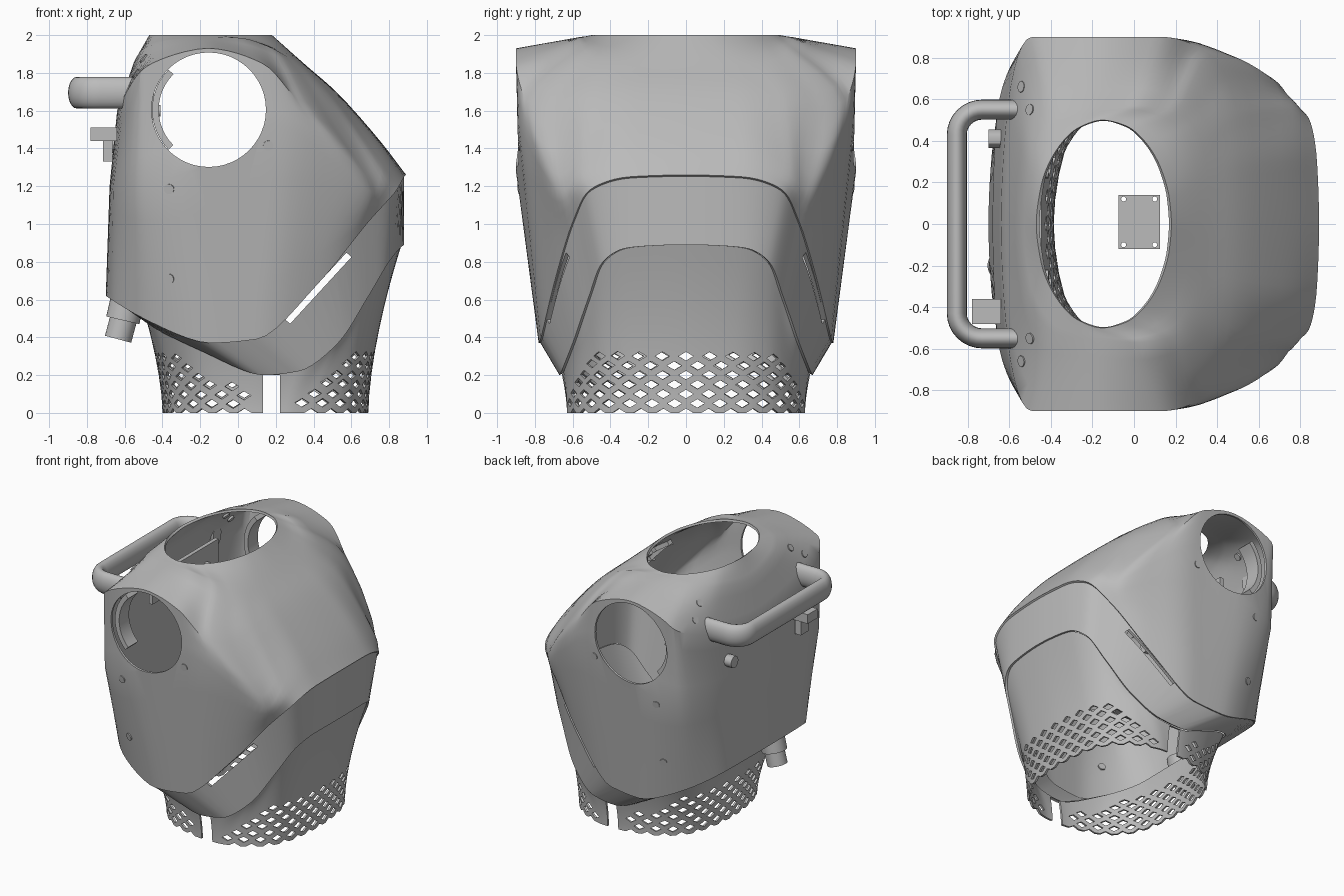
import bpy, bmesh, math
from mathutils import Vector, Matrix
from mathutils.bvhtree import BVHTree

cube = bpy.data.objects.get("Cube")
if cube:
    bpy.data.objects.remove(cube, do_unlink=True)

grey = bpy.data.materials.new("shell grey")
grey.use_nodes = True
grey.diffuse_color = (.5, .5, .5, 1)
grey.node_tree.nodes["Principled BSDF"].inputs["Base Color"].default_value = (.5, .5, .5, 1)


def make(name, bm):
    """Turn a bmesh into a named, coloured object."""
    mesh = bpy.data.meshes.new(name)
    bm.to_mesh(mesh)
    bm.free()
    mesh.materials.append(grey)
    obj = bpy.data.objects.new(name, mesh)
    bpy.context.collection.objects.link(obj)
    return obj


def modify(obj, kind, **settings):
    bpy.ops.object.select_all(action='DESELECT')
    obj.select_set(True)
    bpy.context.view_layer.objects.active = obj
    mod = obj.modifiers.new("step", kind)
    for key, value in settings.items():
        setattr(mod, key, value)
    bpy.ops.object.modifier_apply(modifier=mod.name)


def cut(obj, cutter):
    cutter.hide_render = True
    modify(obj, 'BOOLEAN', operation='DIFFERENCE', solver='EXACT', object=cutter)
    bpy.data.objects.remove(cutter, do_unlink=True)


def smooth(obj, angle=30):
    bpy.ops.object.select_all(action='DESELECT')
    obj.select_set(True)
    bpy.context.view_layer.objects.active = obj
    bpy.ops.object.shade_smooth_by_angle(angle=math.radians(angle))


def spline(pts, steps, closed):
    """Smooth curve through points that never overshoots them."""
    n = len(pts)

    def slope(i):
        if not closed and i in (0, n - 1):
            return (pts[1] - pts[0]) if i == 0 else (pts[-1] - pts[-2])
        p, q = pts[i % n] - pts[i - 1], pts[(i + 1) % n] - pts[i % n]
        return Vector([2 * a * b / (a + b) if a * b > 0 else 0 for a, b in zip(p, q)])

    out = []
    for i in range(n if closed else n - 1):
        a, b, m, k = pts[i], pts[(i + 1) % n], slope(i), slope(i + 1)
        for s in range(steps):
            t = s / steps
            h = t * t * (3 - 2 * t)
            out.append(a.lerp(b, h) + m * (t * (1 - t) ** 2) - k * (t * t * (1 - t)))
    return out if closed else out + [pts[-1]]


def ring(half):
    """Mirror a half outline and round it into a closed loop."""
    pts = [Vector(p) for p in half]
    pts += [Vector((p.x, -p.y, p.z)) for p in pts[-2:0:-1]]
    return spline(pts, 6, True)


def meridian(col):
    """Curved over the chest, straight over the sides and back."""
    curved = spline(col, 4, False)
    straight = [col[i // 4].lerp(col[min(i // 4 + 1, len(col) - 1)], i % 4 / 4) for i in range(len(curved))]
    w = min(1, max(0, (col[1].x - .25) / .3))
    return [s.lerp(c, w) for s, c in zip(straight, curved)]


def loft(name, rings, caps=False):
    bm = bmesh.new()
    rows = [[bm.verts.new(p) for p in r] for r in rings]
    n = len(rows[0])
    for lo, hi in zip(rows, rows[1:]):
        for i in range(n):
            bm.faces.new((lo[i], lo[(i + 1) % n], hi[(i + 1) % n], hi[i]))
    if caps:
        bm.faces.new(rows[0][::-1])
        bm.faces.new(rows[-1])
        bmesh.ops.recalc_face_normals(bm, faces=bm.faces)
    return make(name, bm)


def box(name, centre, size, tilt=0):
    bm = bmesh.new()
    bmesh.ops.create_cube(bm, size=1, matrix=Matrix.Translation(centre)
                          @ Matrix.Rotation(tilt, 4, 'Y') @ Matrix.Diagonal((*size, 1)))
    return make(name, bm)


def rod(name, start, end, radius, sides=32):
    start, end = Vector(start), Vector(end)
    axis = end - start
    bm = bmesh.new()
    bmesh.ops.create_cone(bm, cap_ends=True, segments=sides, radius1=radius, radius2=radius,
                          depth=axis.length, matrix=Matrix.Translation((start + end) / 2)
                          @ axis.to_track_quat('Z', 'Y').to_matrix().to_4x4())
    return make(name, bm)


# Half outlines, running from the chest centre round the side to the back centre
hem = [(.89, 0, 1.26), (.88, .3, 1.25), (.84, .51, 1.18), (.69, .6, 1.01), (.42, .7, .68),
       (.1, .77, .39), (-.15, .78, .37), (-.5, .68, .5), (-.67, .45, .6), (-.7, 0, .62)]
crease = [(.76, 0, 1.43), (.76, .3, 1.42), (.76, .55, 1.3), (.71, .66, 1.17), (.5, .79, 1.33),
          (.2, .89, 1.52), (-.25, .9, 1.28), (-.53, .84, 1.2), (-.66, .52, 1.2), (-.68, 0, 1.2)]
shoulder = [(.52, 0, 1.7), (.515, .27, 1.7), (.5, .51, 1.67), (.44, .71, 1.62), (.32, .845, 1.66),
            (.13, .9, 1.85), (-.16, .9, 1.93), (-.49, .9, 1.83), (-.6, .62, 1.68), (-.64, 0, 1.6)]
collar = [(.36, 0, 1.84), (.355, .22, 1.84), (.33, .38, 1.85), (.27, .49, 1.88), (.16, .55, 1.94),
          (.01, .57, 1.985), (-.17, .56, 1.99), (-.37, .53, 1.97), (-.51, .34, 1.92), (-.55, 0, 1.86)]
band_edge = [(.88, 0, .89), (.86, .3, .875), (.8, .44, .8), (.68, .52, .6), (.53, .6, .37),
             (.32, .66, .22), (.13, .67, .2), (-.2, .62, .33), (-.46, .42, .46), (-.5, 0, .5)]
foot = [(.69, 0, 0), (.67, .25, 0), (.61, .42, 0), (.51, .53, 0), (.38, .6, 0),
        (.25, .63, 0), (.12, .63, 0), (-.15, .56, 0), (-.35, .34, 0), (-.4, 0, 0)]
neck = []
for j in range(10):
    a = math.pi * (j / 9) ** 1.15
    neck.append((-.145 + .325 * math.cos(a), .5 * math.sin(a), 2))

# Torso shell with neck opening and arm holes
columns = zip(*[ring(r) for r in (hem, crease, shoulder, collar, neck)])
torso = loft("torso_shell", list(zip(*[meridian(c) for c in columns])))
surface = BVHTree.FromPolygons([v.co for v in torso.data.vertices],
                               [p.vertices for p in torso.data.polygons])
modify(torso, 'SOLIDIFY', thickness=.018, offset=-1)
for side in (-1, 1):
    cut(torso, rod("arm_hole_cutter", (-.155, side * .72, 1.605), (-.155, side * 1.1, 1.605), .303, 48))
smooth(torso)

# Waist band with its slanted side slots
upper = [p * Vector((.988, .988, 1)) for p in ring(hem)]
band = loft("waist_band", [ring(band_edge), upper])
modify(band, 'SOLIDIFY', thickness=.018, offset=-1)
cut(band, box("slot_cutter", (.425, 0, .66), (.48, 3, .035), -math.atan2(.37, .34)))
smooth(band)

# Perforated skirt, split at both sides
low, high = ring(foot), ring(band_edge)


def skirt_point(i, f, t):
    n = len(low)
    a = low[i % n].lerp(low[(i + 1) % n], f)
    b = high[i % n].lerp(high[(i + 1) % n], f)
    p = a.lerp(Vector((.15 + (b.x - .15) * .98, b.y * .98, 0)), t ** 1.6)
    p.z = b.z * t
    return p


skirt = loft("skirt", [[skirt_point(i, 0, t / 8) for i in range(len(low))] for t in range(9)])
modify(skirt, 'SOLIDIFY', thickness=.015, offset=-1)
cut(skirt, box("gap_cutter", (.178, 0, .05), (.09, 3, .3)))

lengths = [(low[(i + 1) % len(low)] - low[i]).length for i in range(len(low))]
count = 64
bm = bmesh.new()
for k in range(count):
    i, rest = 0, k * sum(lengths) / count
    while rest > lengths[i]:
        rest -= lengths[i]
        i += 1
    f = rest / lengths[i]
    for row in range(k % 2, 7, 2):
        z = .05 * row
        top = high[i].z
        p = skirt_point(i, f, z / top)
        reach = abs(p.x - .178)
        if reach < .1 or z > .33 * min(1, reach / .46) or z > top - .05:
            continue
        along = (low[(i + 1) % len(low)] - low[i]).normalized()
        out = Vector((along.y, -along.x, 0)) * .04
        corners = [along * .039, Vector((0, 0, .023)), along * -.039, Vector((0, 0, -.023))]
        inner = [bm.verts.new(p + c - out) for c in corners]
        outer = [bm.verts.new(p + c + out) for c in corners]
        bm.faces.new(inner[::-1])
        bm.faces.new(outer)
        for c in range(4):
            d = (c + 1) % 4
            bm.faces.new((inner[c], inner[d], outer[d], outer[c]))
bmesh.ops.recalc_face_normals(bm, faces=bm.faces)
cut(skirt, make("perforation_cutter", bm))
smooth(skirt)

# Carrying handle: an oval section swept round two corners
path = [Vector((-.56, .55, 1.695))]
for sign in (1, -1):
    for s in range(9):
        a = math.pi / 2 * (s if sign > 0 else 8 - s) / 8
        path.append(Vector((-.73 - .122 * math.sin(a), sign * (.43 + .12 * math.cos(a)), 1.695)))
path.append(Vector((-.56, -.55, 1.695)))
sections = []
for i, p in enumerate(path):
    d = (path[min(i + 1, len(path) - 1)] - path[max(i - 1, 0)]).normalized()
    across = Vector((d.y, -d.x, 0))
    turns = [math.tau * s / 20 for s in range(20)]
    sections.append([p + across * .048 * math.cos(a) + Vector((0, 0, .084 * math.sin(a))) for a in turns])
smooth(loft("handle", sections, caps=True), 40)

# Screws set on the shell surface
spots = []
for side in (-1, 1):
    spots += [((x, side * 2, z), (0, -side, 0)) for x, z in ((.16, 1.415), (-.365, 1.185), (-.365, .71))]
    spots += [((x, side * y, 3), (0, 0, -1)) for x, y in ((-.54, .66), (-.5, .55))]
for start, way in spots:
    hit, normal, _, _ = surface.ray_cast(Vector(start), Vector(way))
    if hit:
        smooth(rod("screw", hit - normal * .03, hit + normal * .006, .027, 16))

# Stiffening ribs under the chest
bm = bmesh.new()
lines = [[(.42 + .04 * s, y) for s in range(10)] for y in (-.4, -.2, 0, .2, .4)]
lines += [[(x, -.45 + .1 * s) for s in range(10)] for x in (.45, .6, .75)]
for line in lines:
    hits = [surface.ray_cast(Vector((x, y, 3)), Vector((0, 0, -1))) for x, y in line]
    rows = [[bm.verts.new(h[0] - h[1] * d) for h in hits] for d in (.015, .05)]
    for i in range(len(line) - 1):
        bm.faces.new((rows[0][i], rows[0][i + 1], rows[1][i + 1], rows[1][i]))
make("chest_ribs", bm)

# Back fittings: cable connector, latch bracket and knob
smooth(rod("connector_collar", (-.58, -.2, .62), (-.61, -.2, .49), .09))
smooth(rod("connector_plug", (-.6, -.2, .52), (-.635, -.2, .39), .072))
box("latch_bracket", (-.71, -.42, 1.475), (.14, .12, .07))
box("latch_tongue", (-.69, -.42, 1.39), (.05, .1, .12))
smooth(rod("knob", (-.63, .41, 1.42), (-.7, .41, 1.42), .045, 12))

# Inner parts: arm brackets, circuit plate with corner holes and rear rail
for side in (-1, 1):
    arc = []
    for s in range(13):
        a = math.radians(135 + 7.5 * s)
        arc.append([Vector((-.155 + r * math.cos(a), side * y, 1.605 + r * math.sin(a)))
                    for r, y in ((.3, .72), (.3, .84), (.265, .84), (.265, .72))])
    smooth(loft("arm_bracket", arc, caps=True))
plate = box("inner_plate", (.025, .01, .7), (.2, .26, .015))
for x in (-.05, .1):
    for y in (-.1, .12):
        cut(plate, rod("plate_hole_cutter", (x, y, .6), (x, y, .8), .012, 12))
box("rear_rail", (-.46, 0, 1.65), (.03, .8, .2))
for y in (-.25, .25):
    smooth(rod("rail_boss", (-.45, y, 1.6), (-.41, y, 1.6), .03, 16))
